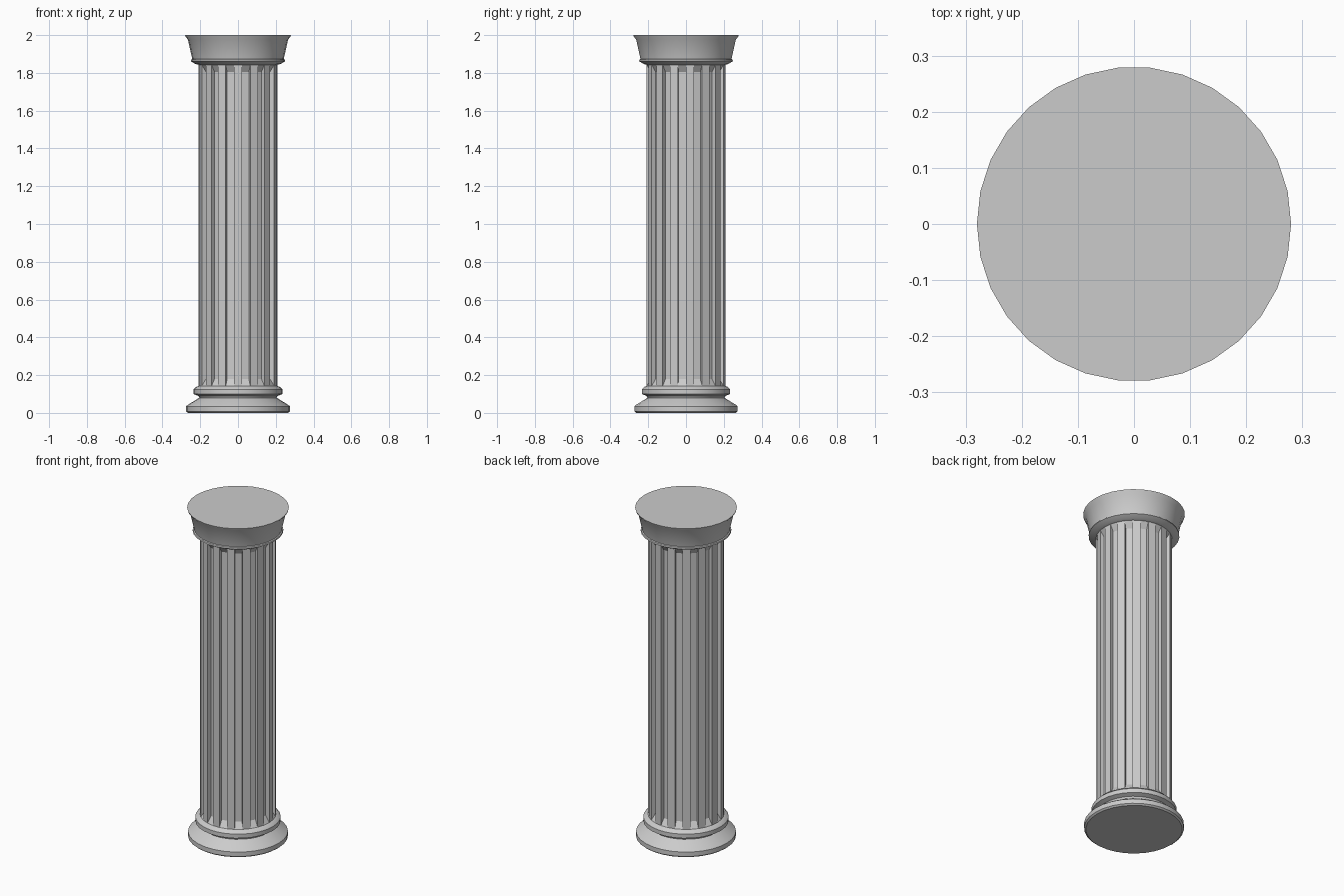
import bpy, bmesh, math

if "Cube" in bpy.data.objects:
    bpy.data.objects.remove(bpy.data.objects["Cube"])

SIDES = 30


def lathe(bm, profile):
    """Revolve (radius, z) points, cap both ends, return face bands."""
    rings = []
    for r, z in profile:
        rings.append([bm.verts.new((r * math.cos(2 * math.pi * i / SIDES),
                                    r * math.sin(2 * math.pi * i / SIDES), z))
                      for i in range(SIDES)])
    bands = []
    for a, b in zip(rings, rings[1:]):
        bands.append([bm.faces.new((a[i], a[(i + 1) % SIDES], b[(i + 1) % SIDES], b[i]))
                      for i in range(SIDES)])
    bm.faces.new(rings[0][::-1])
    bm.faces.new(rings[-1])
    return bands


# Column profile: base, ring, shaft, capital
profile = [
    (0.265, 0.0), (0.275, 0.008), (0.275, 0.035), (0.265, 0.043),
    (0.205, 0.08), (0.21, 0.09), (0.235, 0.10), (0.235, 0.125), (0.222, 0.138),
    (0.21, 0.142), (0.21, 1.843),
    (0.225, 1.847), (0.25, 1.862), (0.248, 1.87), (0.242, 1.873),
    (0.265, 1.975), (0.278, 1.993), (0.28, 2.0),
]
SHAFT_BAND = 9

bm = bmesh.new()
bands = lathe(bm, profile)

# Flutes: every second shaft face is pushed inwards with sloped ends
flutes = [f for i, f in enumerate(bands[SHAFT_BAND]) if i % 2 == 1]
assert len(flutes) == SIDES // 2
cut = bmesh.ops.extrude_discrete_faces(bm, faces=flutes)["faces"]
for f in cut:
    for v in f.verts:
        v.co.x *= 0.885
        v.co.y *= 0.885
        v.co.z += 0.037 if v.co.z < 1 else -0.037

bmesh.ops.recalc_face_normals(bm, faces=bm.faces)
mesh = bpy.data.meshes.new("fluted_column")
bm.to_mesh(mesh)
bm.free()
column = bpy.data.objects.new("fluted_column", mesh)
bpy.context.collection.objects.link(column)

bpy.context.view_layer.objects.active = column
column.select_set(True)
bpy.ops.object.shade_smooth_by_angle(angle=math.radians(30))
